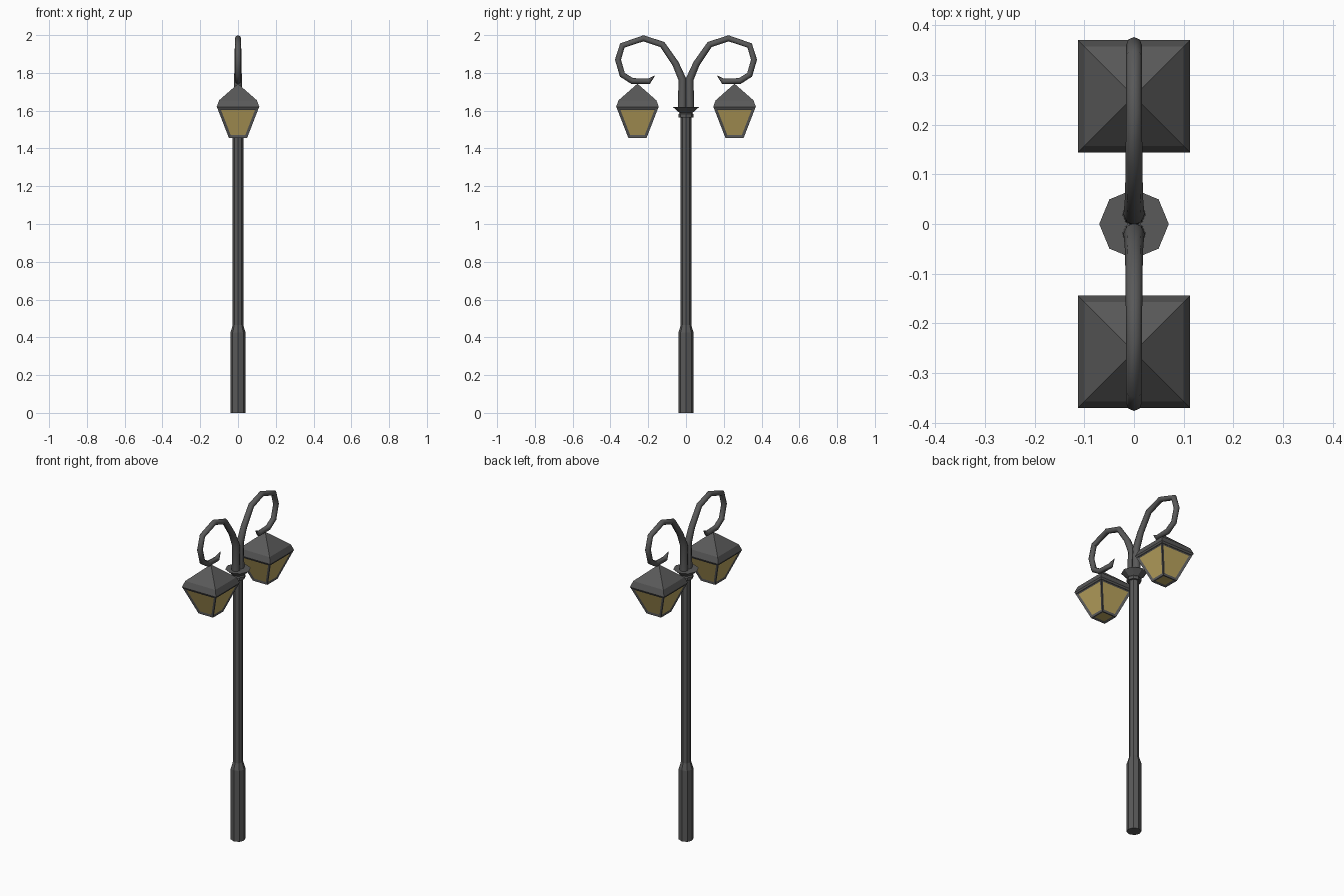
import bpy, bmesh, math
from mathutils import Vector

cube = bpy.data.objects.get("Cube")
if cube:
    bpy.data.objects.remove(cube)


def material(name, rgb):
    m = bpy.data.materials.new(name)
    m.use_nodes = True
    m.diffuse_color = (*rgb, 1)
    m.node_tree.nodes["Principled BSDF"].inputs["Base Color"].default_value = (*rgb, 1)
    return m


METAL = material("dark grey metal", (0.1, 0.1, 0.1))
GLASS = material("amber glass", (0.52, 0.39, 0.12))


def finish(bm, name, mats, smooth=None):
    bmesh.ops.recalc_face_normals(bm, faces=bm.faces)
    mesh = bpy.data.meshes.new(name)
    bm.to_mesh(mesh)
    bm.free()
    for m in mats:
        mesh.materials.append(m)
    obj = bpy.data.objects.new(name, mesh)
    bpy.context.collection.objects.link(obj)
    if smooth:
        bpy.ops.object.select_all(action="DESELECT")
        obj.select_set(True)
        bpy.context.view_layer.objects.active = obj
        bpy.ops.object.shade_smooth_by_angle(angle=math.radians(smooth))
    return obj


def loft(bm, rings):
    """Skin a list of equal point rings and cap both ends."""
    loops = [[bm.verts.new(p) for p in ring] for ring in rings]
    n = len(loops[0])
    for a, b in zip(loops, loops[1:]):
        for i in range(n):
            j = (i + 1) % n
            bm.faces.new((a[i], a[j], b[j], b[i]))
    bm.faces.new(loops[0][::-1])
    bm.faces.new(loops[-1])


def turned(name, profile, sides=8):
    """Turn (radius, height) pairs around the z axis."""
    bm = bmesh.new()
    loft(bm, [[(r * math.cos(math.tau * i / sides), r * math.sin(math.tau * i / sides), z)
               for i in range(sides)] for r, z in profile])
    return finish(bm, name, [METAL])


def square(half, z, cy):
    return [(sx * half, cy + sy * half, z) for sx, sy in ((-1, -1), (1, -1), (1, 1), (-1, 1))]


# Post with thick base, and flared collar
turned("post", [(0.04, 0), (0.04, 0.425), (0.028, 0.465), (0.028, 1.6)])
turned("collar", [(0.04, 1.565), (0.04, 1.582), (0.034, 1.588), (0.07, 1.62), (0.03, 1.62)])

# Scroll arm centre line: y, z, radius
ARM = [(0.02, 1.6, 0.024), (0.019, 1.765, 0.021), (0.056, 1.85, 0.018), (0.125, 1.95, 0.017),
       (0.225, 1.983, 0.016), (0.337, 1.945, 0.016), (0.36, 1.87, 0.016), (0.337, 1.79, 0.016),
       (0.285, 1.757, 0.016), (0.197, 1.755, 0.015), (0.165, 1.785, 0.001)]


def arm(name, side, sides=8):
    bm = bmesh.new()
    pts = [Vector((0, side * y, z)) for y, z, r in ARM]
    rings = []
    for k, p in enumerate(pts):
        before = (p - pts[k - 1]).normalized() if k else Vector((0, 0, 1))
        after = (pts[k + 1] - p).normalized() if k < len(pts) - 1 else before
        tangent = (before + after).normalized()
        across = Vector((1, 0, 0))
        up = tangent.cross(across)
        r = ARM[k][2]
        rings.append([p + r * (across * math.cos(math.tau * i / sides)
                               + up * math.sin(math.tau * i / sides)) for i in range(sides)])
    loft(bm, rings)
    finish(bm, name, [METAL], smooth=50)


def lantern(name, side):
    cy = side * 0.257
    # Pyramid roof with a sloping rim
    bm = bmesh.new()
    loft(bm, [square(h, z, cy) for h, z in
              ((0.108, 1.61), (0.113, 1.62), (0.1, 1.655), (0.003, 1.74))])
    finish(bm, name + "_roof", [METAL])
    # Tapered frame with recessed panes on the sides and bottom
    bm = bmesh.new()
    loft(bm, [square(0.048, 1.455, cy), square(0.11, 1.615, cy)])
    bmesh.ops.recalc_face_normals(bm, faces=bm.faces)
    panes = [f for f in bm.faces if f.normal.z < 0.9]
    bmesh.ops.inset_individual(bm, faces=panes, thickness=0.014, depth=-0.005,
                               use_even_offset=True)
    for f in panes:
        f.material_index = 1
    finish(bm, name + "_frame", [METAL, GLASS])


for label, side in (("front", -1), ("back", 1)):
    arm(label + "_arm", side)
    lantern(label + "_lantern", side)
